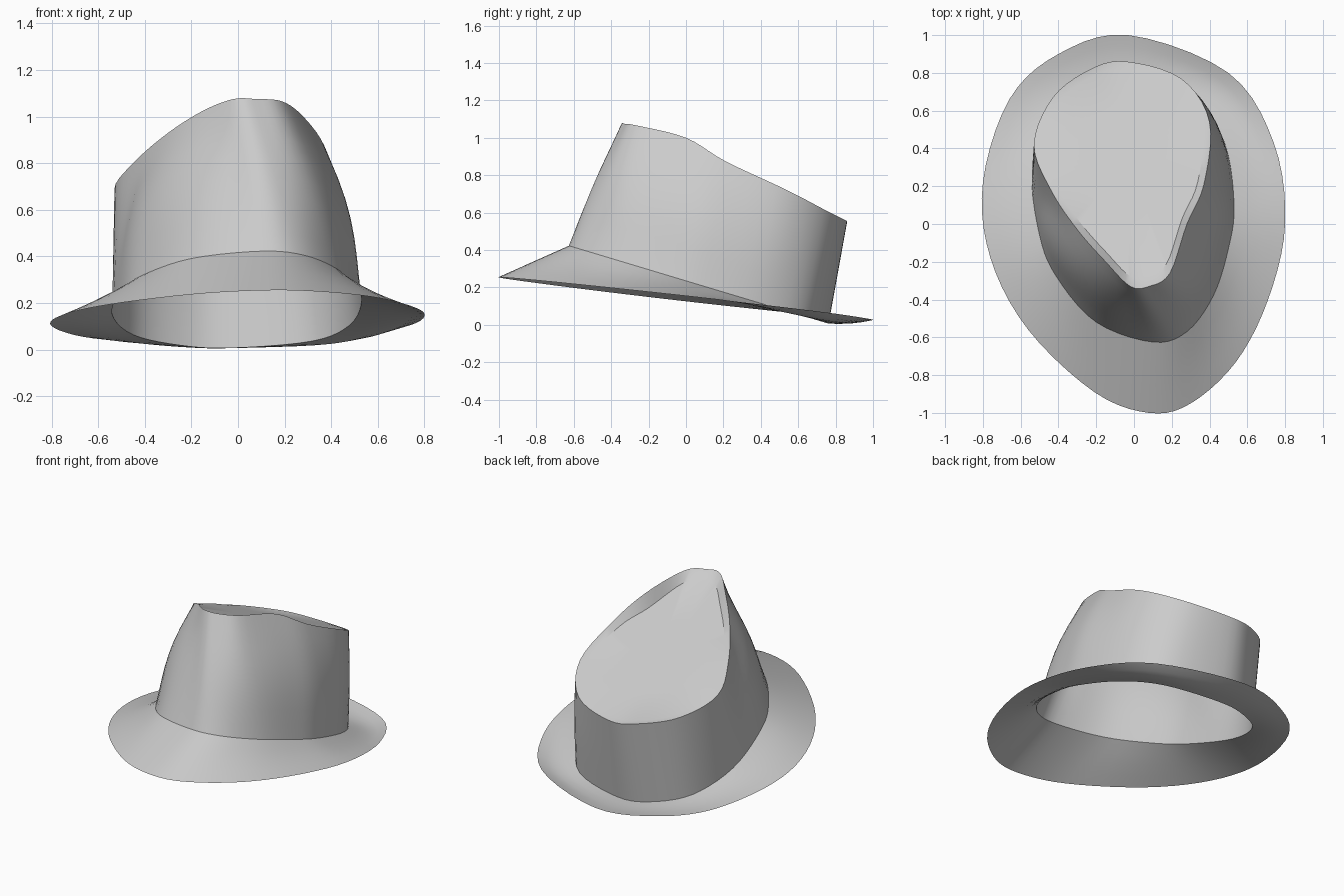
import bpy
import bmesh
from math import pi, sin, radians
from mathutils import Vector

cube = bpy.data.objects.get("Cube")
if cube:
    bpy.data.objects.remove(cube, do_unlink=True)

felt = bpy.data.materials.new("grey_felt")
felt.use_nodes = True
felt.diffuse_color = (0.6, 0.6, 0.6, 1)
felt.node_tree.nodes["Principled BSDF"].inputs["Base Color"].default_value = felt.diffuse_color

STEPS = 5  # segments between neighbouring outline points


def smooth_ring(points):
    """Closed Catmull-Rom curve through the outline points."""
    ring = []
    count = len(points)
    for i in range(count):
        a, b, c, d = (Vector(points[(i + k) % count]) for k in (-1, 0, 1, 2))
        for s in range(STEPS):
            t = s / STEPS
            ring.append(b + (c - a) * t / 2
                        + (a - b * 2.5 + c * 2 - d / 2) * t * t
                        + (b * 3 - c * 3 + d - a) * t ** 3 / 2)
    return ring


def blend(lower, upper, t):
    return [p.lerp(q, t) for p, q in zip(lower, upper)]


def loft(name, rings, tip=None):
    """Skin a stack of rings, optionally closed with a fan to a tip point."""
    bm = bmesh.new()
    rows = [[bm.verts.new(p) for p in ring] for ring in rings]
    count = len(rows[0])
    for low, high in zip(rows, rows[1:]):
        for i in range(count):
            j = (i + 1) % count
            bm.faces.new((low[i], low[j], high[j], high[i]))
    if tip:
        centre = bm.verts.new(tip)
        for i in range(count):
            bm.faces.new((rows[-1][i], rows[-1][(i + 1) % count], centre))
    mesh = bpy.data.meshes.new(name)
    bm.to_mesh(mesh)
    bm.free()
    mesh.materials.append(felt)
    mesh.shade_smooth()
    mesh.set_sharp_from_angle(angle=radians(30))
    obj = bpy.data.objects.new(name, mesh)
    bpy.context.collection.objects.link(obj)
    return obj


# Outlines start at the back and run round by the right side and the front
brim_outline = [(-.03, 1), (-.4, .9), (-.66, .66), (-.8, .22), (-.76, -.18),
                (-.56, -.56), (-.21, -.89), (.08, -1), (.3, -.95), (.54, -.73),
                (.71, -.4), (.8, 0), (.74, .43), (.5, .8)]
base_outline = [(-.03, .76), (-.25, .72), (-.45, .57), (-.54, .28), (-.5, -.06),
                (-.41, -.28), (-.2, -.52), (.1, -.625), (.28, -.57), (.42, -.38),
                (.5, -.13), (.53, .1), (.48, .43), (.32, .66)]
ridge_outline = [(-.04, .86, .555), (-.23, .82, .57), (-.43, .67, .61), (-.53, .42, .69),
                 (-.44, .18, .81), (-.3, -.03, .93), (-.15, -.2, 1.025), (-.02, -.33, 1.075),
                 (.08, -.33, 1.075), (.19, -.26, 1.065), (.28, 0, 1.0), (.37, .21, .875),
                 (.4, .54, .72), (.25, .77, .6)]

# The brim and the crown base lie on tilted planes
brim_edge = smooth_ring([(x, y, .14 + .018 * x - .112 * y) for x, y in brim_outline])
crown_base = smooth_ring([(x, y, .235 - .3 * y) for x, y in base_outline])
ridge = smooth_ring(ridge_outline)


# Brim sags between its edge and the crown, most at the back left
def brim_ring(t):
    ring = blend(brim_edge, crown_base, t)
    for p in ring:
        p.z -= max(0, p.y) * (.01 + .05 * max(0, p.x)) * sin(pi * t)
    return ring


# Crown wall bulges gently towards the front and sides
def crown_ring(t):
    ring = blend(crown_base, ridge, t)
    for p in ring:
        out = Vector((p.x, p.y - .1, 0)).normalized()
        bulge = .07 * max(0, out.x) * max(0, .6 - .5 * out.y)
        bulge += .08 * max(0, -out.x) * max(0, -out.y)
        p += out * bulge * sin(pi * t ** 1.2)
    return ring


loft("brim", [brim_ring(t / 4) for t in range(5)])
loft("crown_wall", [crown_ring(t / 8) for t in range(9)])


# Crown top sinks just inside the ridge to a flat sloping panel
def panel_height(p):
    return .905 + .06 * p.x - .41 * p.y


centre = Vector((-.04, .35, 0))
centre.z = panel_height(centre)
panel_rim = [p.lerp(centre, .08) for p in ridge]
for p in panel_rim:
    p.z = panel_height(p)
loft("crown_top", [ridge, panel_rim, blend(panel_rim, [centre] * len(ridge), .5)], centre)
